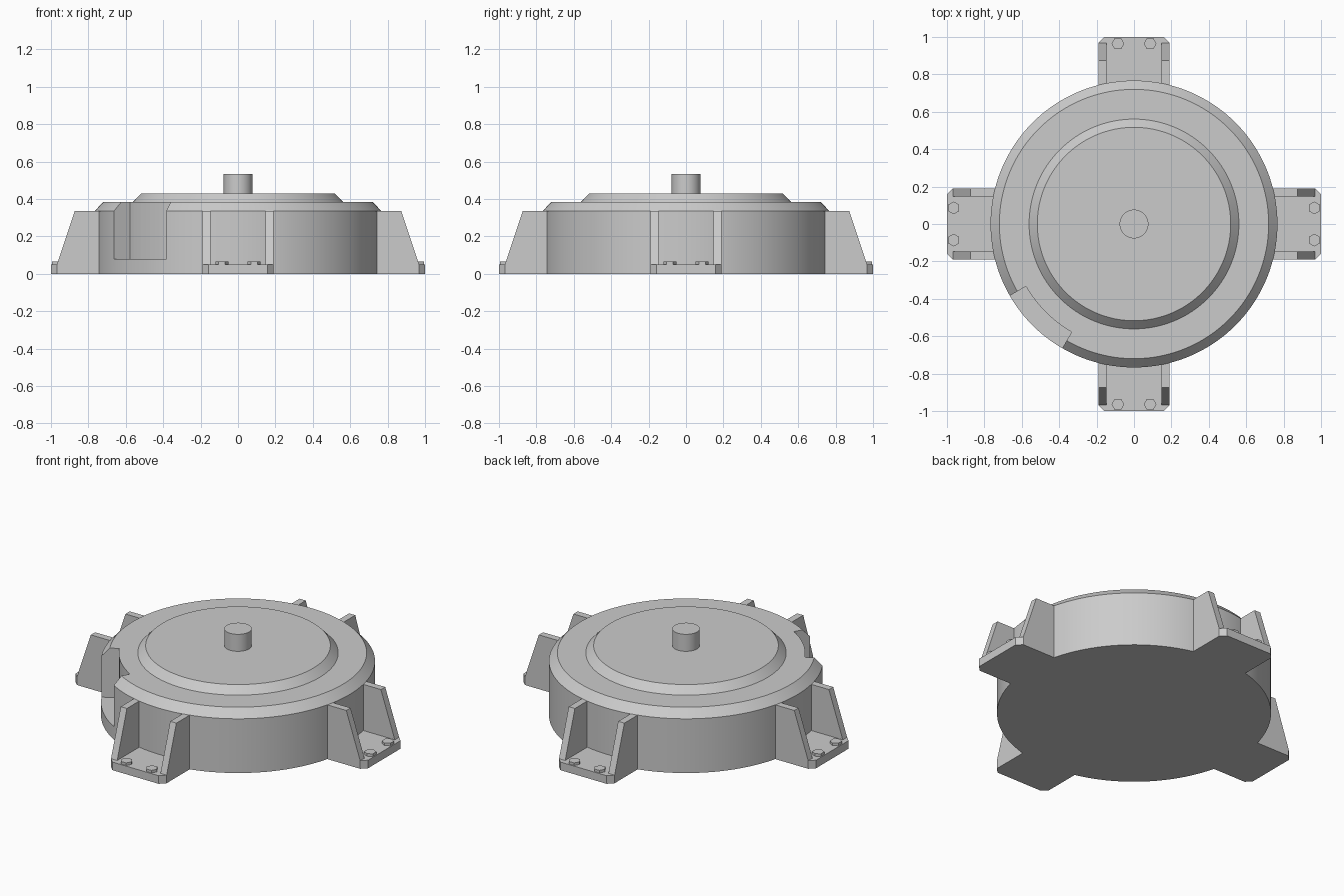
import bpy, bmesh
from math import sin, cos, pi, radians
from mathutils import Matrix

if "Cube" in bpy.data.objects:
    bpy.data.objects.remove(bpy.data.objects["Cube"])


def make_object(name, bm, smooth=False):
    bmesh.ops.recalc_face_normals(bm, faces=bm.faces)
    me = bpy.data.meshes.new(name)
    bm.to_mesh(me)
    bm.free()
    ob = bpy.data.objects.new(name, me)
    bpy.context.collection.objects.link(ob)
    if smooth:
        smooth_by_angle(ob)
    return ob


def select_only(ob):
    bpy.ops.object.select_all(action='DESELECT')
    ob.select_set(True)
    bpy.context.view_layer.objects.active = ob


def smooth_by_angle(ob):
    select_only(ob)
    bpy.ops.object.shade_smooth_by_angle(angle=radians(25))


def stacked_rings(name, rings, n):
    """Capped solid of revolution from (radius, height) rings."""
    bm = bmesh.new()
    loops = [[bm.verts.new((r * cos(2 * pi * i / n), r * sin(2 * pi * i / n), z))
              for i in range(n)] for r, z in rings]
    for a, b in zip(loops, loops[1:]):
        for i in range(n):
            j = (i + 1) % n
            bm.faces.new((a[i], a[j], b[j], b[i]))
    bm.faces.new(loops[0])
    bm.faces.new(loops[-1])
    return make_object(name, bm, True)


def prism(name, points, offset, turn):
    """Extrude a planar outline by offset, then turn it about z."""
    bm = bmesh.new()
    face = bm.faces.new([bm.verts.new(p) for p in points])
    ext = bmesh.ops.extrude_face_region(bm, geom=[face])
    moved = [v for v in ext['geom'] if isinstance(v, bmesh.types.BMVert)]
    bmesh.ops.translate(bm, verts=moved, vec=offset)
    bmesh.ops.rotate(bm, verts=bm.verts, cent=(0, 0, 0), matrix=Matrix.Rotation(turn, 3, 'Z'))
    return make_object(name, bm)


# Housing drum with bevelled rim
housing = stacked_rings("housing", [(.767, 0), (.767, .335), (.72, .385)], 128)

# Side recess cut into the drum
angles = [radians(210 + 30 * i / 10) for i in range(11)]
outline = [(.667 * cos(a), .667 * sin(a), .08) for a in angles]
outline += [(.9 * cos(a), .9 * sin(a), .08) for a in reversed(angles)]
cutter = prism("recess_cutter", outline, (0, 0, .5), 0)
cutter.hide_render = True
mod = housing.modifiers.new("recess", 'BOOLEAN')
mod.operation = 'DIFFERENCE'
mod.solver = 'EXACT'
mod.object = cutter
select_only(housing)
bpy.ops.object.modifier_apply(modifier=mod.name)
bpy.data.objects.remove(cutter, do_unlink=True)
smooth_by_angle(housing)

# Raised cover and output shaft
stacked_rings("cover", [(.561, .385), (.517, .43)], 96)
stacked_rings("shaft", [(.077, .43), (.077, .535)], 48)

# Four mounting feet, each with plate, two ribs and two bolts
W = .19
for k in range(4):
    turn = k * pi / 2
    plate = [(.72, -W, 0), (.968, -W, 0), (1, -W + .032, 0),
             (1, W - .032, 0), (.968, W, 0), (.72, W, 0)]
    prism(f"foot_plate_{k}", plate, (0, 0, .05), turn)
    for side, y in (("a", -W), ("b", W - .042)):
        rib = [(.72, y, .02), (.968, y, .05), (.873, y, .335), (.72, y, .335)]
        rib[1:1] = [(.968, y, .02)]
        prism(f"foot_rib_{k}{side}", rib, (0, .042, 0), turn)
    for side, y in (("a", -.086), ("b", .086)):
        hexagon = [(.964 + .034 * sin(i * pi / 3), y + .034 * cos(i * pi / 3), .045)
                   for i in range(6)]
        prism(f"foot_bolt_{k}{side}", hexagon, (0, 0, .021), turn)
